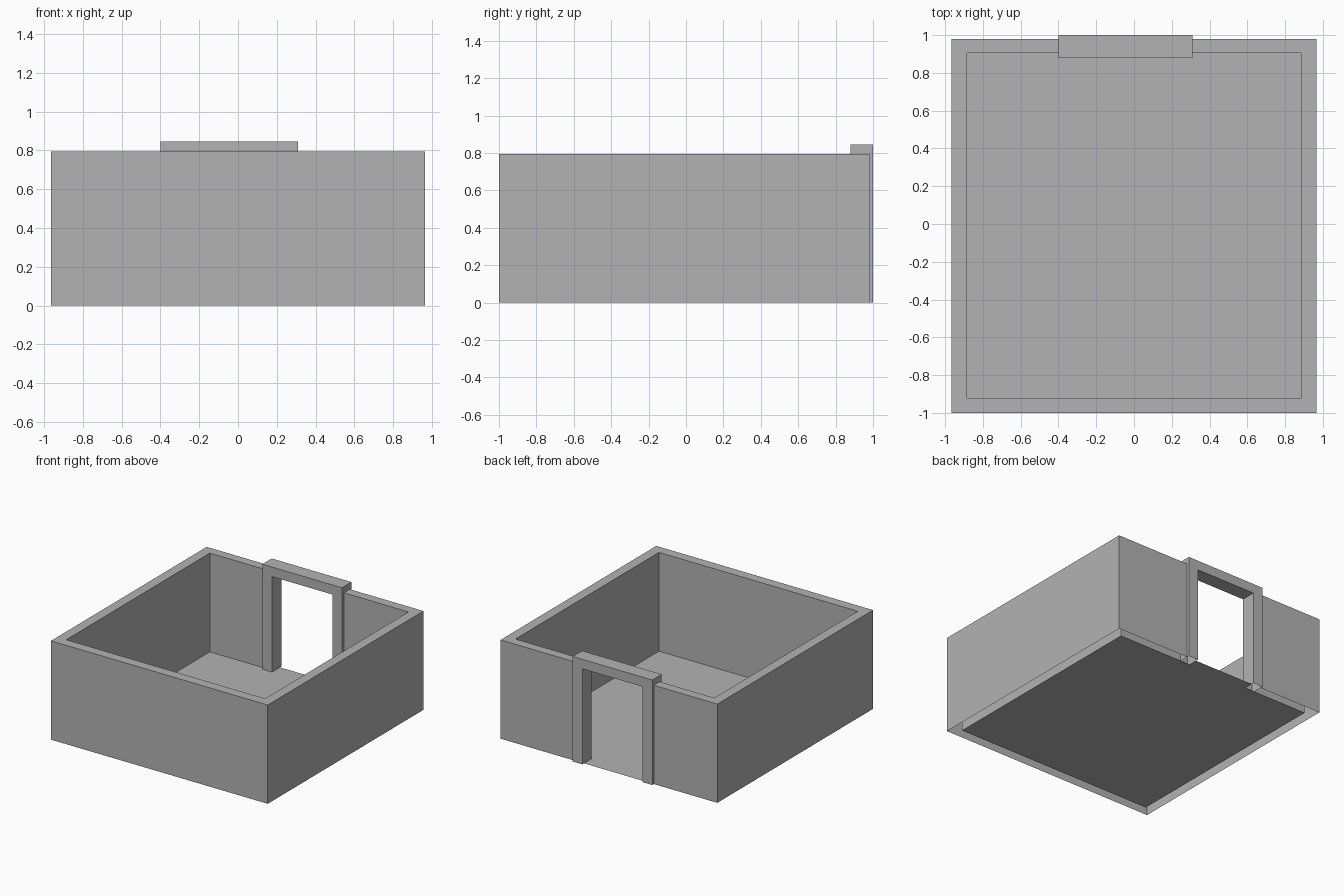
import bpy
import bmesh

# Remove the default cube
cube = bpy.data.objects.get("Cube")
if cube:
    bpy.data.objects.remove(cube, do_unlink=True)

# One grey for the whole room
GREY = (0.45, 0.45, 0.45, 1)
grey = bpy.data.materials.new("plain grey")
grey.use_nodes = True
grey.diffuse_color = GREY
grey.node_tree.nodes["Principled BSDF"].inputs["Base Color"].default_value = GREY


def make_object(name, bm):
    bmesh.ops.recalc_face_normals(bm, faces=bm.faces)
    mesh = bpy.data.meshes.new(name)
    bm.to_mesh(mesh)
    bm.free()
    mesh.materials.append(grey)
    obj = bpy.data.objects.new(name, mesh)
    bpy.context.collection.objects.link(obj)
    return obj


def extrude_outline(name, points, direction, open_side):
    """Extrude a flat outline, then drop the faces picked by open_side."""
    bm = bmesh.new()
    face = bm.faces.new([bm.verts.new(p) for p in points])
    grown = bmesh.ops.extrude_face_region(bm, geom=[face], use_keep_orig=True)
    moved = [v for v in grown["geom"] if isinstance(v, bmesh.types.BMVert)]
    bmesh.ops.translate(bm, verts=moved, vec=direction)
    bmesh.ops.recalc_face_normals(bm, faces=bm.faces)
    unwanted = [f for f in bm.faces if open_side(f)]
    bmesh.ops.delete(bm, geom=unwanted, context="FACES")
    return make_object(name, bm)


def underside(face):
    return (face.normal.z < -0.9
            and face.calc_center_median().z < 0.01)


# Plan dimensions
OUT_X, IN_X = 0.965, 0.885
FRONT, BACK = -1.0, 0.98
IN_FRONT, IN_BACK = -0.92, 0.905
WALL_TOP = 0.795
DOOR_L, DOOR_R = -0.4, 0.31
JAMB, FRAME_TOP, LINTEL = 0.087, 0.845, 0.077
FRAME_IN, FRAME_OUT = 0.88, 1.0

# Hollow walls, open underneath, with a gap for the doorway
plan = [(DOOR_L, BACK), (-OUT_X, BACK), (-OUT_X, FRONT), (OUT_X, FRONT),
        (OUT_X, BACK), (DOOR_R, BACK), (DOOR_R, IN_BACK), (IN_X, IN_BACK),
        (IN_X, IN_FRONT), (-IN_X, IN_FRONT), (-IN_X, IN_BACK), (DOOR_L, IN_BACK)]
extrude_outline("walls", [(x, y, 0) for x, y in plan], (0, 0, WALL_TOP), underside)

# Door frame: two posts and a lintel as one arch, posts open underneath
left, right, head = DOOR_L + JAMB, DOOR_R - JAMB, FRAME_TOP - LINTEL
arch = [(DOOR_L, 0), (DOOR_L, FRAME_TOP), (DOOR_R, FRAME_TOP), (DOOR_R, 0),
        (right, 0), (right, head), (left, head), (left, 0)]
extrude_outline("door_frame", [(x, FRAME_IN, z) for x, z in arch],
                (0, FRAME_OUT - FRAME_IN, 0), underside)

# Thin floor sheet with a tongue through the doorway
bm = bmesh.new()
sheet = [(-IN_X, IN_FRONT), (IN_X, IN_FRONT), (IN_X, IN_BACK), (right, IN_BACK),
         (right, BACK), (left, BACK), (left, IN_BACK), (-IN_X, IN_BACK)]
floor_face = bm.faces.new([bm.verts.new((x, y, 0)) for x, y in sheet])
make_object("floor", bm)
